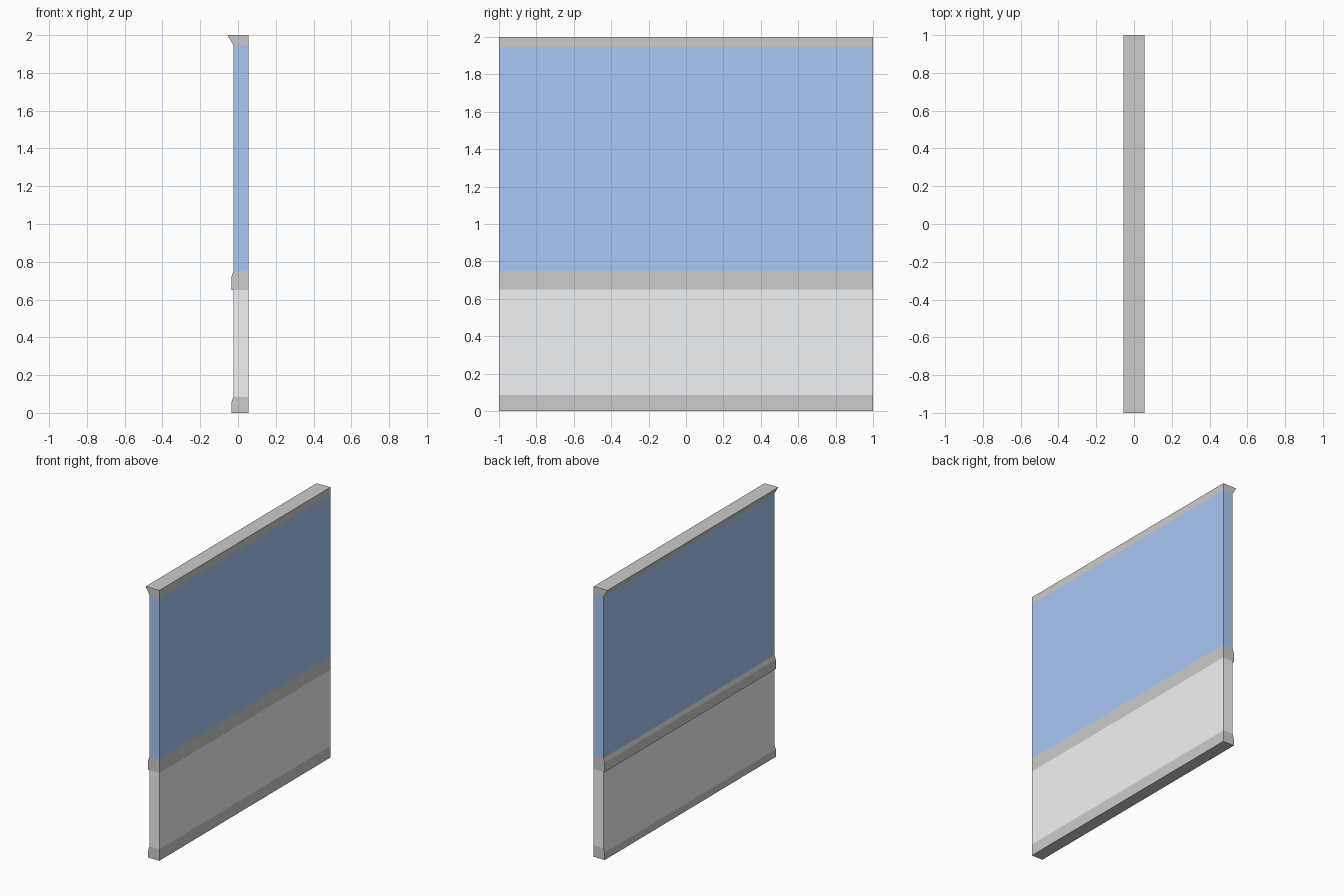
import bpy, bmesh

if "Cube" in bpy.data.objects:
    bpy.data.objects.remove(bpy.data.objects["Cube"])

BACK, FACE, LIP, TOP = 0.056, -0.025, -0.035, -0.056
HALF = 1.0  # half the wall length


def material(name, rgb):
    mat = bpy.data.materials.new(name)
    mat.diffuse_color = (*rgb, 1)
    mat.use_nodes = True
    mat.node_tree.nodes["Principled BSDF"].inputs["Base Color"].default_value = mat.diffuse_color
    return mat


def wall_band(name, front, mat=None, cap_bottom=False, cap_top=False):
    """Sweep a closed (x, z) section along y, open where it meets a neighbour."""
    profile = [(BACK, front[0][1])] + front + [(BACK, front[-1][1])]
    bm = bmesh.new()
    near = [bm.verts.new((x, -HALF, z)) for x, z in profile]
    far = [bm.verts.new((x, HALF, z)) for x, z in profile]
    n = len(profile)
    bm.faces.new(near)
    bm.faces.new(far[::-1])
    for i in range(n):
        if (i == 0 and not cap_bottom) or (i == n - 2 and not cap_top):
            continue
        j = (i + 1) % n
        bm.faces.new((near[j], near[i], far[i], far[j]))
    bm.normal_update()
    # Profile runs clockwise seen from the front: make the near cap face -y
    if bm.faces[:][0].normal.y > 0:
        bmesh.ops.reverse_faces(bm, faces=bm.faces[:])
    mesh = bpy.data.meshes.new(name)
    bm.to_mesh(mesh)
    bm.free()
    obj = bpy.data.objects.new(name, mesh)
    bpy.context.collection.objects.link(obj)
    if mat:
        mesh.materials.append(mat)
    return obj


blue = material("blue_paint", (0.40, 0.57, 0.92))
pale = material("pale_paint", (0.88, 0.895, 0.91))

# Skirting with a chamfered top
wall_band("baseboard", [(LIP, 0), (LIP, 0.055), (FACE, 0.085)], cap_bottom=True)
# Lower pale panel
wall_band("lower_wall", [(FACE, 0.085), (FACE, 0.65)], pale)
# Chair rail with an underside ledge
wall_band("chair_rail", [(FACE, 0.65), (LIP, 0.65), (LIP, 0.72), (FACE, 0.75)])
# Upper blue panel
wall_band("upper_wall", [(FACE, 0.75), (FACE, 1.947)], blue)
# Flared crown moulding
wall_band("crown_moulding", [(FACE, 1.947), (TOP, 2.0)], cap_top=True)
